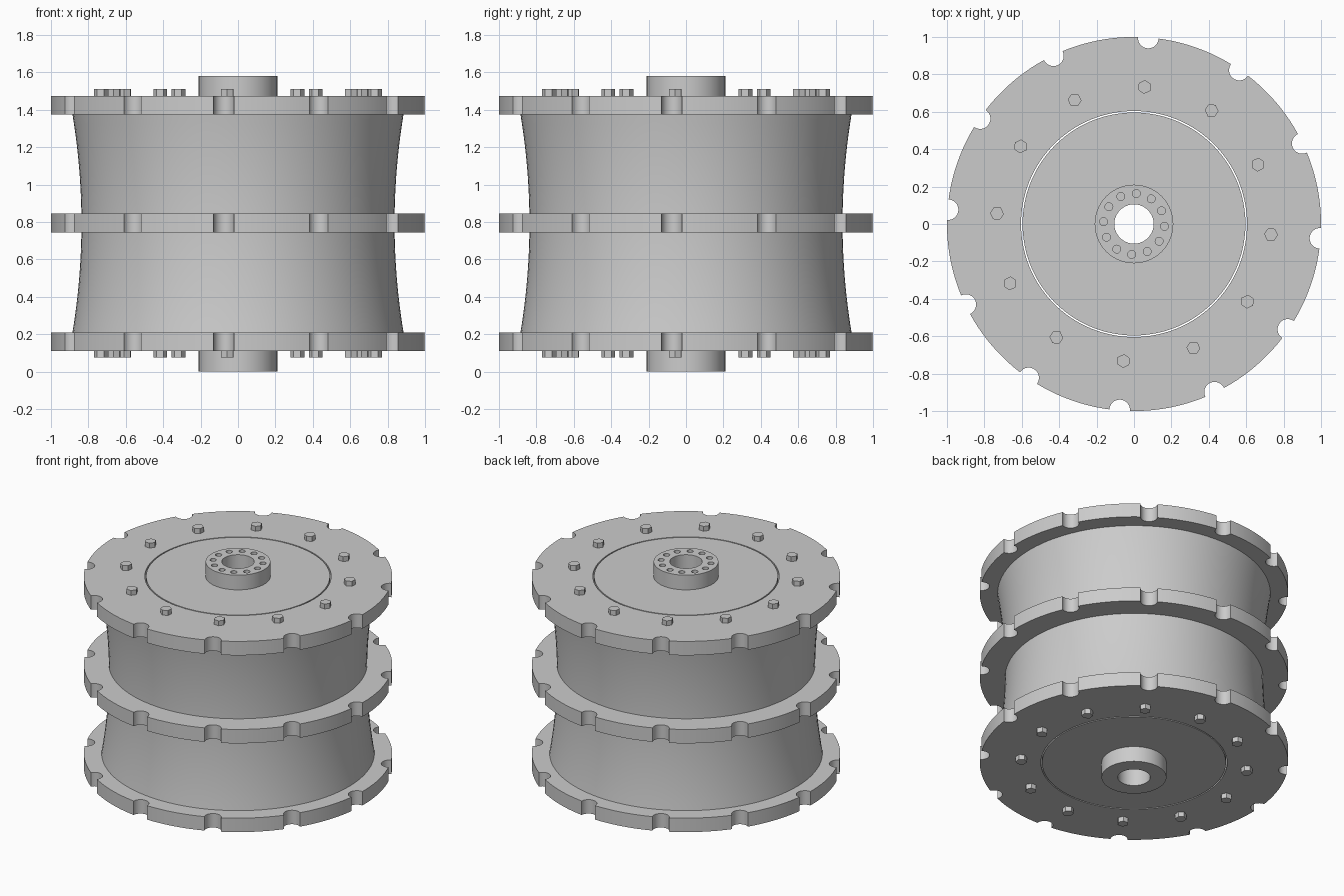
import bpy, bmesh, math
from mathutils import Matrix, Vector

cube = bpy.data.objects.get("Cube")
if cube:
    bpy.data.objects.remove(cube, do_unlink=True)

COUNT = 12                      # notches, bolts and hub holes share one pattern
PHASE = math.radians(-4.4)
FLANGES = {"bottom": (0.11, 0.21), "middle": (0.745, 0.845), "top": (1.375, 1.475)}
HEIGHT = 1.58

steel = bpy.data.materials.new("steel grey")
steel.use_nodes = True
GREY = (0.6, 0.6, 0.6, 1)
steel.diffuse_color = GREY
steel.node_tree.nodes["Principled BSDF"].inputs["Base Color"].default_value = GREY


def finish(bm, name, smooth=True):
    bmesh.ops.recalc_face_normals(bm, faces=bm.faces[:])
    mesh = bpy.data.meshes.new(name)
    bm.to_mesh(mesh)
    bm.free()
    mesh.materials.append(steel)
    obj = bpy.data.objects.new(name, mesh)
    bpy.context.collection.objects.link(obj)
    bpy.ops.object.select_all(action='DESELECT')
    obj.select_set(True)
    bpy.context.view_layer.objects.active = obj
    if smooth:
        bpy.ops.object.shade_smooth_by_angle(angle=math.radians(30))
    return obj


def skin_rings(rings, name):
    """Join closed loops of points into a closed ring-shaped solid."""
    bm = bmesh.new()
    loops = [[bm.verts.new(p) for p in ring] for ring in rings]
    n = len(loops[0])
    for k, a in enumerate(loops):
        b = loops[(k + 1) % len(loops)]
        for i in range(n):
            j = (i + 1) % n
            bm.faces.new((a[i], a[j], b[j], b[i]))
    return finish(bm, name)


def lathe(profile, name, steps=96):
    angles = [math.tau * i / steps for i in range(steps)]
    return skin_rings([[(r * math.cos(a), r * math.sin(a), z) for a in angles]
                       for r, z in profile], name)


def tube(r_in, r_out, z0, z1, name, steps=96):
    return lathe([(r_in, z0), (r_out, z0), (r_out, z1), (r_in, z1)], name, steps)


def pins(radius, circle, z0, z1, sides, name, smooth):
    """Ring of upright prisms, each turned to face the axis."""
    bm = bmesh.new()
    for i in range(COUNT):
        turn = Matrix.Rotation(PHASE + math.tau * i / COUNT, 4, 'Z')
        place = turn @ Matrix.Translation((circle, 0, (z0 + z1) / 2))
        # a quarter turn puts a corner of the prism on the radial line
        bmesh.ops.create_cone(bm, cap_ends=True, segments=sides, radius1=radius,
                              radius2=radius, depth=z1 - z0,
                              matrix=place @ Matrix.Rotation(math.pi / 2, 4, 'Z'))
    return finish(bm, name, smooth)


# Rim outline: half-round notches joined by arcs
rim = []
for i in range(COUNT):
    turn = Matrix.Rotation(PHASE + math.tau * i / COUNT, 3, 'Z')
    notch = [Vector((0.997 - 0.055 * math.cos(f), 0.055 * math.sin(f), 0))
             for f in (math.pi * (k / 16 - 0.5) for k in range(17))]
    start = math.asin(0.055)
    span = math.tau / COUNT - 2 * start
    arc = [Vector((math.cos(a), math.sin(a), 0))
           for a in (start + span * k / 10 for k in range(11))]
    rim += [turn @ p for p in notch + arc]

# Three notched flanges with a round opening
for place, (z0, z1) in FLANGES.items():
    inner = [p.normalized() * 0.604 for p in rim]
    rings = [[(p.x, p.y, z) for p in loop]
             for loop, z in ((inner, z0), (rim, z0), (rim, z1), (inner, z1))]
    skin_rings(rings, place + "_flange")

# Waisted drum wall
low, high = FLANGES["bottom"][1], FLANGES["top"][0]
wall = []
for k in range(25):
    t = k / 12 - 1
    wall.append((0.837 + 0.048 * t * t, low + (high - low) * k / 24))
lathe(wall + [(0.75, high), (0.75, low)], "drum_wall")

# End plates sit inside the outer flanges with a thin gap
for place in ("bottom", "top"):
    tube(0.15, 0.596, *FLANGES[place], place + "_end_plate")

# Hub tube with blind holes in its upper face
hub = tube(0.105, 0.21, 0, HEIGHT, "hub")
cutter = pins(0.021, 0.163, HEIGHT - 0.08, HEIGHT + 0.05, 20, "hub_hole_cutter", False)
cutter.hide_render = True
mod = hub.modifiers.new("holes", 'BOOLEAN')
mod.object = cutter
mod.operation = 'DIFFERENCE'
mod.solver = 'EXACT'
bpy.ops.object.select_all(action='DESELECT')
hub.select_set(True)
bpy.context.view_layer.objects.active = hub
bpy.ops.object.modifier_apply(modifier=mod.name)
bpy.data.objects.remove(cutter, do_unlink=True)
bpy.ops.object.shade_smooth_by_angle(angle=math.radians(30))

# Hexagonal bolt heads on both ends
pins(0.037, 0.735, 1.465, 1.51, 6, "top_bolts", False)
pins(0.037, 0.735, 0.075, 0.12, 6, "bottom_bolts", False)
